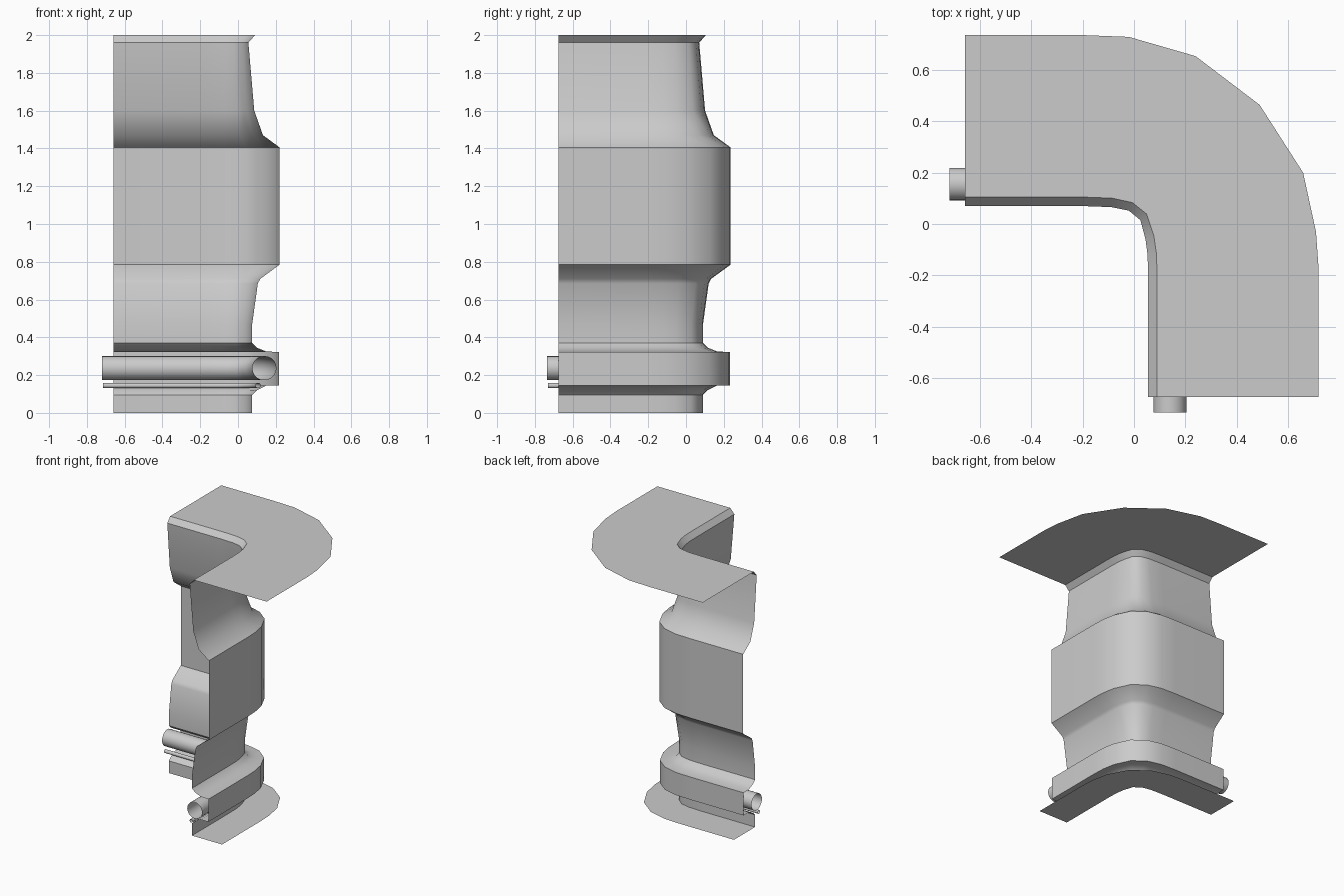
import bpy, bmesh, math
from mathutils import Vector

if "Cube" in bpy.data.objects:
    bpy.data.objects.remove(bpy.data.objects["Cube"])

# Plan stations around the bend: inner rail point, outer rail point
STATIONS = [((-.66, .07), (-.66, .737)), ((-.20, .07), (-.20, .737)),
            ((-.09, .066), (-.02, .73)), ((-.02, .052), (.24, .655)),
            ((.025, .015), (.49, .465)), ((.045, -.06), (.66, .20)),
            ((.053, -.12), (.71, -.03)), ((.055, -.20), (.72, -.17)),
            ((.055, -.675), (.72, -.675))]
DEPTH = .665


def sweep(name, profile, closed=False, extend=0.0):
    """Sweep a (depth, height) profile along the bend."""
    bm = bmesh.new()
    rows = []
    last = len(STATIONS) - 1
    for i, (a, b) in enumerate(STATIONS):
        a, b = Vector(a), Vector(b)
        shift = Vector((0, 0))
        if i == 0:
            shift.x = -extend
        elif i == last:
            shift.y = -extend
        row = []
        for d, z in profile:
            p = a + (b - a) * (d / DEPTH) + shift
            row.append(bm.verts.new((p.x, p.y, z)))
        rows.append(row)
    n = len(profile)
    for r, s in zip(rows, rows[1:]):
        for j in range(n if closed else n - 1):
            k = (j + 1) % n
            bm.faces.new((r[j], s[j], s[k], r[k]))
    mesh = bpy.data.meshes.new(name)
    bm.to_mesh(mesh)
    bm.free()
    obj = bpy.data.objects.new(name, mesh)
    bpy.context.collection.objects.link(obj)
    bpy.ops.object.select_all(action='DESELECT')
    obj.select_set(True)
    bpy.context.view_layer.objects.active = obj
    bpy.ops.object.shade_smooth_by_angle(angle=math.radians(40))
    return obj


def circle(d, z, r, sides):
    return [(d + r * math.cos(t), z + r * math.sin(t))
            for t in (-2 * math.pi * i / sides for i in range(sides))]


# Wall panel with floor strip, pipe recess, large recess and ceiling sheet
sweep("corner_wall", [
    (.28, 0), (.02, 0), (.02, .095), (.045, .12), (.095, .145), (.162, .145),
    (.162, .322), (.095, .325), (.045, .345), (.02, .37), (.02, .47),
    (.05, .685), (.063, .71), (.166, .785), (.166, 1.405), (.077, 1.47),
    (.031, 1.6), (0, 1.96), (.035, 2), (DEPTH, 2)])

# Pipes running along the lower recess
sweep("large_pipe", circle(.085, .237, .064, 20), True, .06)
sweep("thin_pipe", circle(.052, .145, .014, 10), True, .055)
